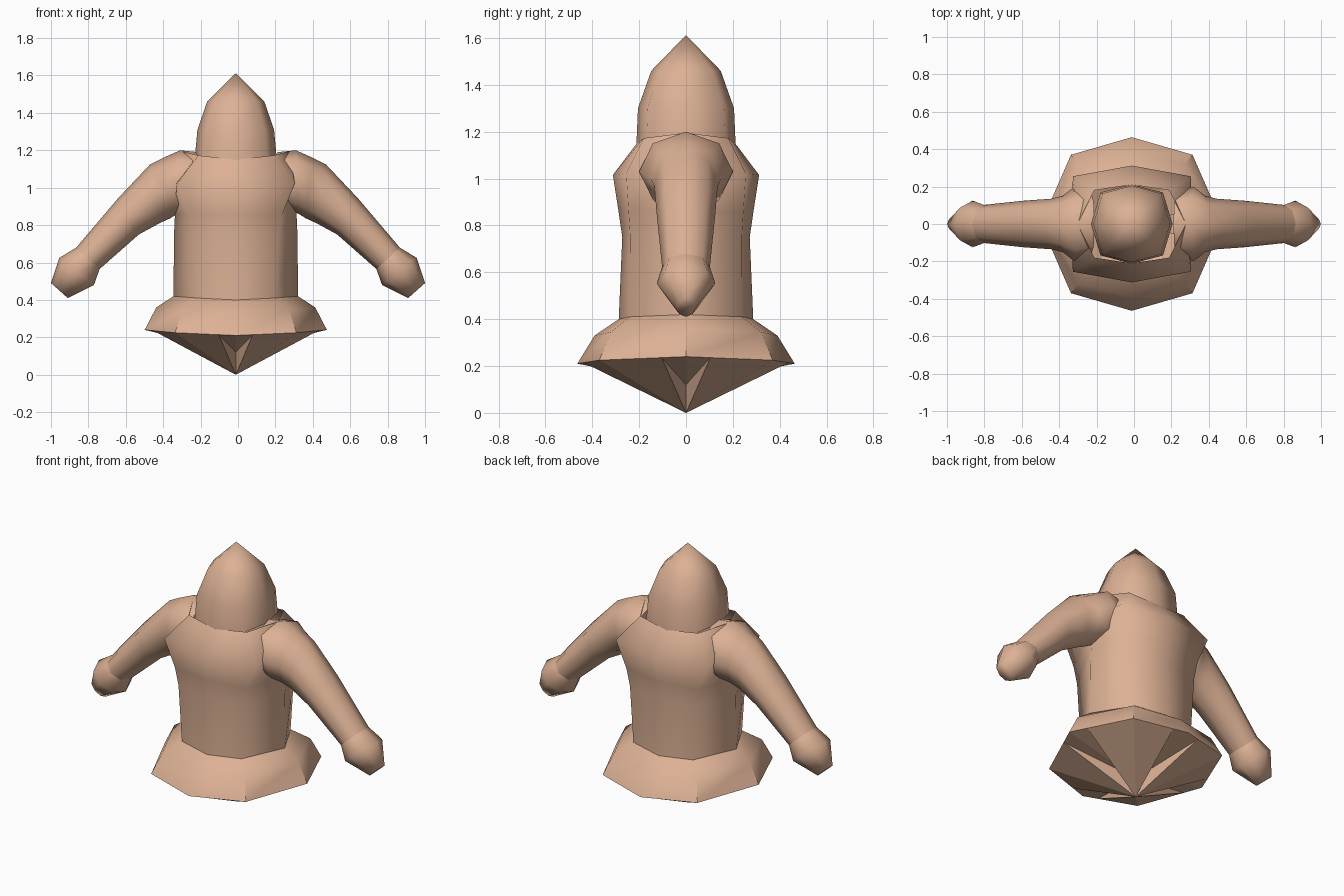
import bpy, math
from mathutils import Vector

if "Cube" in bpy.data.objects:
    bpy.data.objects.remove(bpy.data.objects["Cube"])

clay = bpy.data.materials.new("warm clay")
clay.diffuse_color = (0.72, 0.44, 0.30, 1)
clay.use_nodes = True
clay.node_tree.nodes["Principled BSDF"].inputs["Base Color"].default_value = clay.diffuse_color
SHIFT = -0.012  # body sits slightly left of the arm span's centre


def make(name, verts, faces, angle=38):
    me = bpy.data.meshes.new(name)
    me.from_pydata([tuple(v) for v in verts], [], faces)
    me.materials.append(clay)
    ob = bpy.data.objects.new(name, me)
    bpy.context.collection.objects.link(ob)
    bpy.ops.object.select_all(action='DESELECT')
    ob.select_set(True)
    bpy.context.view_layer.objects.active = ob
    bpy.ops.object.shade_smooth_by_angle(angle=math.radians(angle))
    return ob


def octagon(rx, ry, z_side, z_front, cx, cy):
    """Eight-point ring: rx, ry on the axes, corners at cx, cy."""
    zc = (z_side + z_front) / 2
    return [Vector((x + SHIFT, y, z)) for x, y, z in (
        (rx, 0, z_side), (cx, cy, zc), (0, ry, z_front), (-cx, cy, zc),
        (-rx, 0, z_side), (-cx, -cy, zc), (0, -ry, z_front), (cx, -cy, zc))]


def loft(name, rings, tip=None, cap_start=False, cap_end=False, angle=38):
    n = len(rings[0])
    verts = [v for r in rings for v in r]
    faces = [(k * n + i, k * n + (i + 1) % n, (k + 1) * n + (i + 1) % n, (k + 1) * n + i)
             for k in range(len(rings) - 1) for i in range(n)]
    last = (len(rings) - 1) * n
    if tip:
        verts.append(Vector(tip))
        faces += [(last + i, last + (i + 1) % n, len(verts) - 1) for i in range(n)]
    if cap_start:
        faces.append(tuple(reversed(range(n))))
    if cap_end:
        faces.append(tuple(range(last, last + n)))
    return make(name, verts, faces, angle)


# Torso, widest at the chest, closing in to the neck
waist = (0.333, 0.287, 0.42, 0.40, 0.205, 0.24)
loft("torso", [octagon(*r) for r in (
    waist,
    (0.33, 0.272, 0.75, 0.75, 0.23, 0.238),
    (0.325, 0.288, 0.86, 0.86, 0.25, 0.245),
    (0.32, 0.312, 1.03, 1.015, 0.315, 0.255),
    (0.29, 0.21, 1.195, 1.15, 0.20, 0.18))], angle=62)

# Pointed hood
loft("head", [octagon(*r) for r in (
    (0.218, 0.212, 1.17, 1.14, 0.167, 0.168),
    (0.205, 0.205, 1.31, 1.30, 0.156, 0.163),
    (0.153, 0.148, 1.46, 1.46, 0.115, 0.112))], tip=(SHIFT, 0, 1.612), angle=60)

# Flared skirt
rim = octagon(0.487, 0.464, 0.24, 0.21, 0.325, 0.37)
loft("skirt", [rim,
               octagon(0.425, 0.39, 0.36, 0.33, 0.285, 0.32),
               octagon(*waist)], angle=36)

# Underside: wedges running to a point, with a recessed fold at each of four sides
verts, faces = [Vector((SHIFT, 0, 0)), Vector((SHIFT, 0, 0.12))], []
for i in range(8):
    a, b = rim[i], rim[(i + 1) % 8]
    s = len(verts)
    axis, corner = (a, b) if i % 2 == 0 else (b, a)
    verts += [axis, axis.lerp(corner, 0.28), corner]
    faces += [(0, s + 1, s + 2), (0, s + 1, 1), (1, s + 1, s)]
make("underside", verts, faces, 30)

# Arms: each station is top x, top z, bottom x, bottom z, half depth
ARM = ((0.21, 1.19, 0.25, 0.89, 0.17),
       (0.31, 1.20, 0.325, 0.86, 0.20),
       (0.40, 1.16, 0.365, 0.835, 0.15),
       (0.47, 1.125, 0.42, 0.81, 0.135),
       (0.64, 0.945, 0.53, 0.75, 0.125),
       (0.865, 0.68, 0.74, 0.565, 0.102))
HAND = ((0.865, 0.68, 0.74, 0.565, 0.102),
        (0.955, 0.625, 0.77, 0.48, 0.125),
        (1.0, 0.49, 0.91, 0.41, 0.04))


def limb(stations, side):
    rings = []
    for tx, tz, bx, bz, d in stations:
        top, bot = Vector((side * tx, 0, tz)), Vector((side * bx, 0, bz))
        mid, half = (top + bot) / 2, (top - bot) / 2
        rings.append([mid + half * math.cos(a) + Vector((0, side * d * math.sin(a), 0))
                      for a in (-math.pi * k / 4 for k in range(8))])
    return rings


for side, label in ((1, "right"), (-1, "left")):
    loft(label + "_arm", limb(ARM, side), angle=65)
    loft(label + "_hand", limb(HAND, side), cap_end=True, angle=75)
